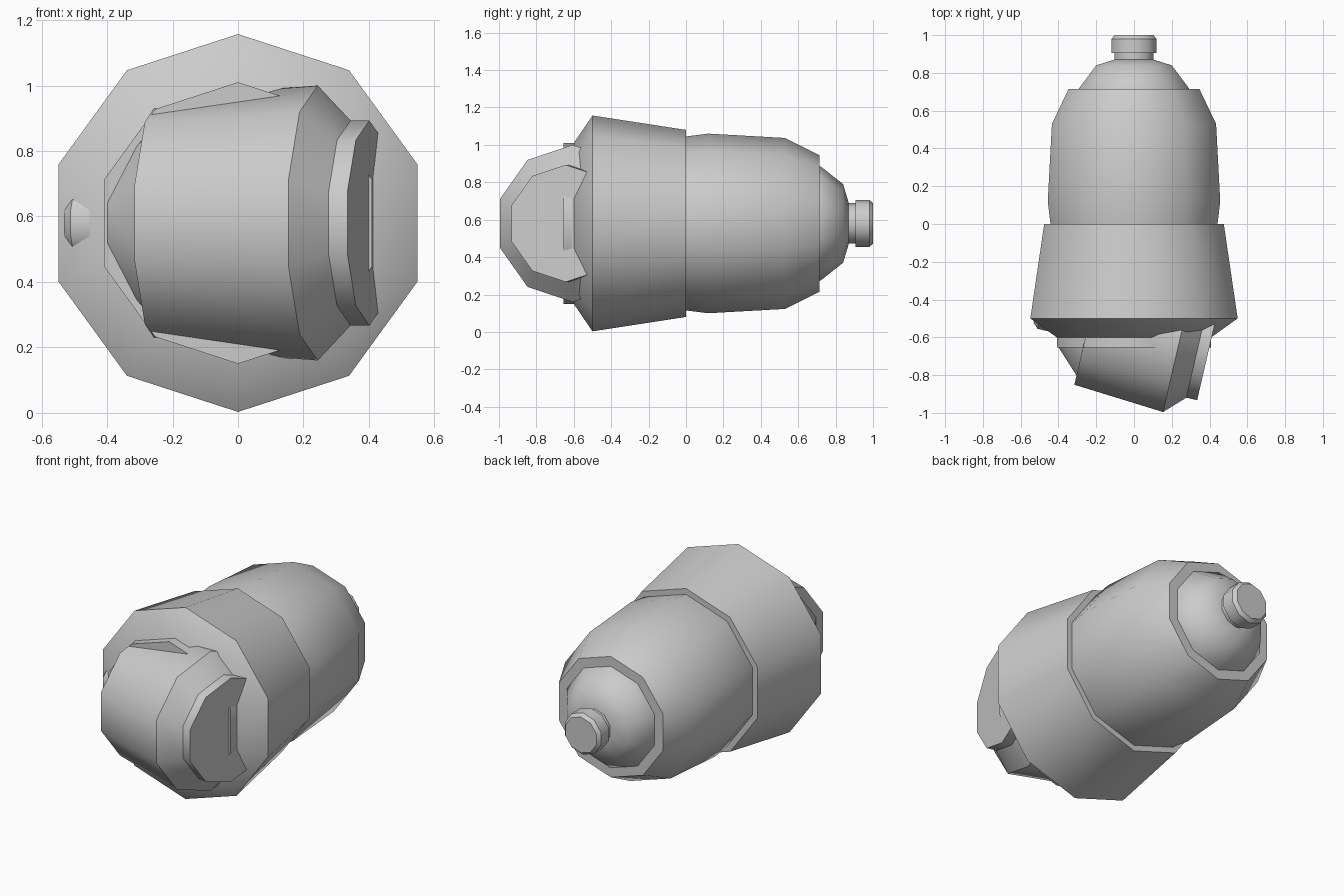
import bpy, bmesh, math
from mathutils import Vector

if "Cube" in bpy.data.objects:
    bpy.data.objects.remove(bpy.data.objects["Cube"])

SIDES = 10
UP = Vector((0, 0, 1))


def lathe(name, profile, origin, axis):
    """Ten-sided closed solid of revolution; profile is (distance along axis, radius)."""
    axis = Vector(axis).normalized()
    side = axis.cross(UP)
    origin = Vector(origin)
    bm = bmesh.new()
    rings = []
    for t, r in profile:
        ring = []
        for i in range(SIDES):
            a = 2 * math.pi * i / SIDES
            ring.append(bm.verts.new(origin + axis * t + (UP * math.cos(a) + side * math.sin(a)) * r))
        rings.append(ring)
    for a, b in zip(rings, rings[1:]):
        for i in range(SIDES):
            j = (i + 1) % SIDES
            bm.faces.new((a[i], a[j], b[j], b[i]))
    bm.faces.new(rings[0])
    bm.faces.new(rings[-1])
    bmesh.ops.recalc_face_normals(bm, faces=bm.faces[:])
    mesh = bpy.data.meshes.new(name)
    bm.to_mesh(mesh)
    bm.free()
    obj = bpy.data.objects.new(name, mesh)
    bpy.context.collection.objects.link(obj)
    bpy.ops.object.select_all(action='DESELECT')
    obj.select_set(True)
    bpy.context.view_layer.objects.active = obj
    bpy.ops.object.shade_smooth_by_angle(angle=math.radians(37))
    return obj


CENTRE = (0, 0, 0.58)
BACK = (0, 1, 0)

# Main body: barrel, stepped rear dome
lathe("rear_barrel", [(-0.05, 0.46), (0, 0.465), (0.12, 0.48), (0.53, 0.457), (0.715, 0.364)], CENTRE, BACK)
lathe("rear_dome", [(0.70, 0.305), (0.72, 0.305), (0.84, 0.21), (0.87, 0.11)], CENTRE, BACK)
lathe("rear_button", [(0.85, 0.108), (0.905, 0.108), (0.905, 0.126), (0.98, 0.126), (1.0, 0.108)], CENTRE, BACK)

# Flared collar and front plate
lathe("collar", [(0, 0.50), (-0.5, 0.577), (-0.6, 0.43)], CENTRE, BACK)
lathe("front_plate", [(-0.57, 0.43), (-0.655, 0.43)], CENTRE, BACK)

# Tilted cross barrel set in the front of the collar
TILT = math.radians(13)
HEAD = (0, -0.55, 0.58)
ACROSS = (math.cos(TILT), -math.sin(TILT), 0)
lathe("cross_barrel", [(-0.366, 0.20), (-0.24, 0.33), (-0.24, 0.383), (0.25, 0.42),
                       (0.353, 0.313), (0.412, 0.313)], HEAD, ACROSS)
lathe("side_button", [(-0.35, 0.126), (-0.497, 0.126), (-0.525, 0.095)], HEAD, ACROSS)
